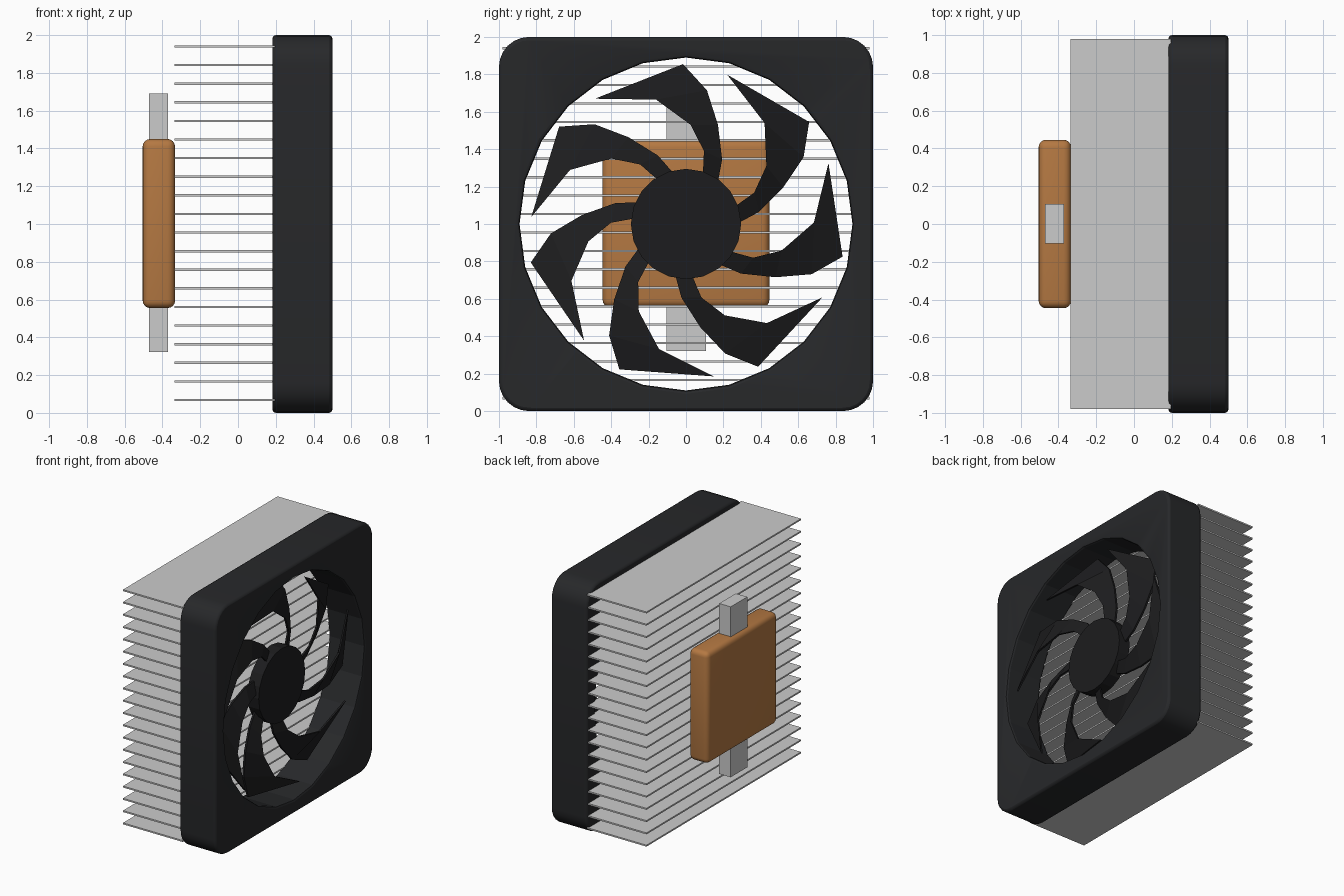
import bpy, bmesh, math
from mathutils import Matrix, Vector

if "Cube" in bpy.data.objects:
    bpy.data.objects.remove(bpy.data.objects["Cube"])


def material(name, rgb):
    m = bpy.data.materials.new(name)
    m.diffuse_color = (*rgb, 1)
    m.use_nodes = True
    m.node_tree.nodes["Principled BSDF"].inputs["Base Color"].default_value = m.diffuse_color
    return m


BLACK = material("black_plastic", (0.02, 0.021, 0.023))
BLADE = material("blade_plastic", (0.012, 0.012, 0.013))
COPPER = material("copper", (0.46, 0.19, 0.055))


def finish(bm, name, mat=None, smooth=False):
    bmesh.ops.recalc_face_normals(bm, faces=bm.faces[:])
    me = bpy.data.meshes.new(name)
    bm.to_mesh(me)
    bm.free()
    ob = bpy.data.objects.new(name, me)
    bpy.context.collection.objects.link(ob)
    if mat:
        me.materials.append(mat)
    if smooth:
        bpy.ops.object.select_all(action='DESELECT')
        ob.select_set(True)
        bpy.context.view_layer.objects.active = ob
        bpy.ops.object.shade_smooth_by_angle(angle=math.radians(35))
    return ob


def add_box(bm, x, y, z):
    """Add a box given its (low, high) range on each axis."""
    size = [b - a for a, b in (x, y, z)]
    mid = [(a + b) / 2 for a, b in (x, y, z)]
    bmesh.ops.create_cube(bm, size=1, matrix=Matrix.Translation(mid) @ Matrix.Diagonal((*size, 1)))


def add_disc(bm, sides, radius, x0, x1):
    """Add a cylinder along x, centred on the fan axis, with a vertex at the top."""
    ring = [(radius * math.sin(2 * math.pi * i / sides),
             1 + radius * math.cos(2 * math.pi * i / sides)) for i in range(sides)]
    loops = [[bm.verts.new((x, y, z)) for y, z in ring] for x in (x0, x1)]
    for loop in loops:
        bm.faces.new(loop)
    for i in range(sides):
        j = (i + 1) % sides
        bm.faces.new((loops[0][i], loops[0][j], loops[1][j], loops[1][i]))


# Fan housing: rounded square with a 24-sided opening and softened edges
bm = bmesh.new()
add_disc(bm, 24, 0.89, 0.0, 0.7)
cutter = finish(bm, "opening_cutter")
cutter.hide_render = True
cutter.hide_viewport = False
cutter.display_type = 'WIRE'

bm = bmesh.new()
add_box(bm, (0.182, 0.5), (-1, 1), (0, 2))
corners = [e for e in bm.edges if abs(e.verts[0].co.x - e.verts[1].co.x) > 0.1]
bmesh.ops.bevel(bm, geom=corners, offset=0.16, segments=6, profile=0.5, affect='EDGES')
housing = finish(bm, "fan_housing", BLACK, smooth=True)
cut = housing.modifiers.new("opening", 'BOOLEAN')
cut.operation, cut.object, cut.solver = 'DIFFERENCE', cutter, 'EXACT'
soft = housing.modifiers.new("soft_edges", 'BEVEL')
soft.width, soft.segments = 0.018, 2
soft.limit_method, soft.angle_limit = 'ANGLE', math.radians(40)

# Fan hub
bm = bmesh.new()
add_disc(bm, 20, 0.295, 0.29, 0.39)
finish(bm, "fan_hub", BLADE)

# Seven swept, pitched blades: outer and inner edge points from root to tip
convex = [(0.17, 0.22), (0.193, 0.345), (0.171, 0.53), (0.112, 0.715), (-0.016, 0.855)]
concave = [(0.09, 0.26), (0.096, 0.39), (0.025, 0.53), (-0.16, 0.665), (-0.487, 0.67)]
THICK = 0.016
bm = bmesh.new()
for k in range(7):
    turn = Matrix.Rotation(2 * math.pi * k / 7, 3, 'X')
    rows = []
    for i, (a, b) in enumerate(zip(convex, concave)):
        t = i / (len(convex) - 1)
        row = []
        for (y, z), x in ((a, 0.325 + 0.01 * t), (b, 0.355 + 0.085 * t)):
            for dx in (-THICK / 2, THICK / 2):
                row.append(bm.verts.new(turn @ Vector((x + dx, y, z)) + Vector((0, 0, 1))))
        rows.append((row[0], row[1], row[3], row[2]))
    for p, q in zip(rows, rows[1:]):
        for i in range(4):
            j = (i + 1) % 4
            bm.faces.new((p[i], p[j], q[j], q[i]))
    bm.faces.new(rows[0])
    bm.faces.new(rows[-1])
finish(bm, "fan_blades", BLADE)

# Cooling fins
bm = bmesh.new()
for i in range(20):
    z = 0.068 + i * (1.94 - 0.068) / 19
    add_box(bm, (-0.335, 0.195), (-0.98, 0.98), (z - 0.006, z + 0.006))
finish(bm, "cooling_fins")

# Copper contact block with rounded edges
bm = bmesh.new()
add_box(bm, (-0.505, -0.333), (-0.446, 0.446), (0.555, 1.45))
bmesh.ops.bevel(bm, geom=bm.edges[:], offset=0.04, segments=4, profile=0.5, affect='EDGES')
finish(bm, "contact_block", COPPER, smooth=True)

# Mounting bar running through the block
bm = bmesh.new()
add_box(bm, (-0.472, -0.37), (-0.103, 0.107), (0.322, 1.69))
finish(bm, "mounting_bar")
